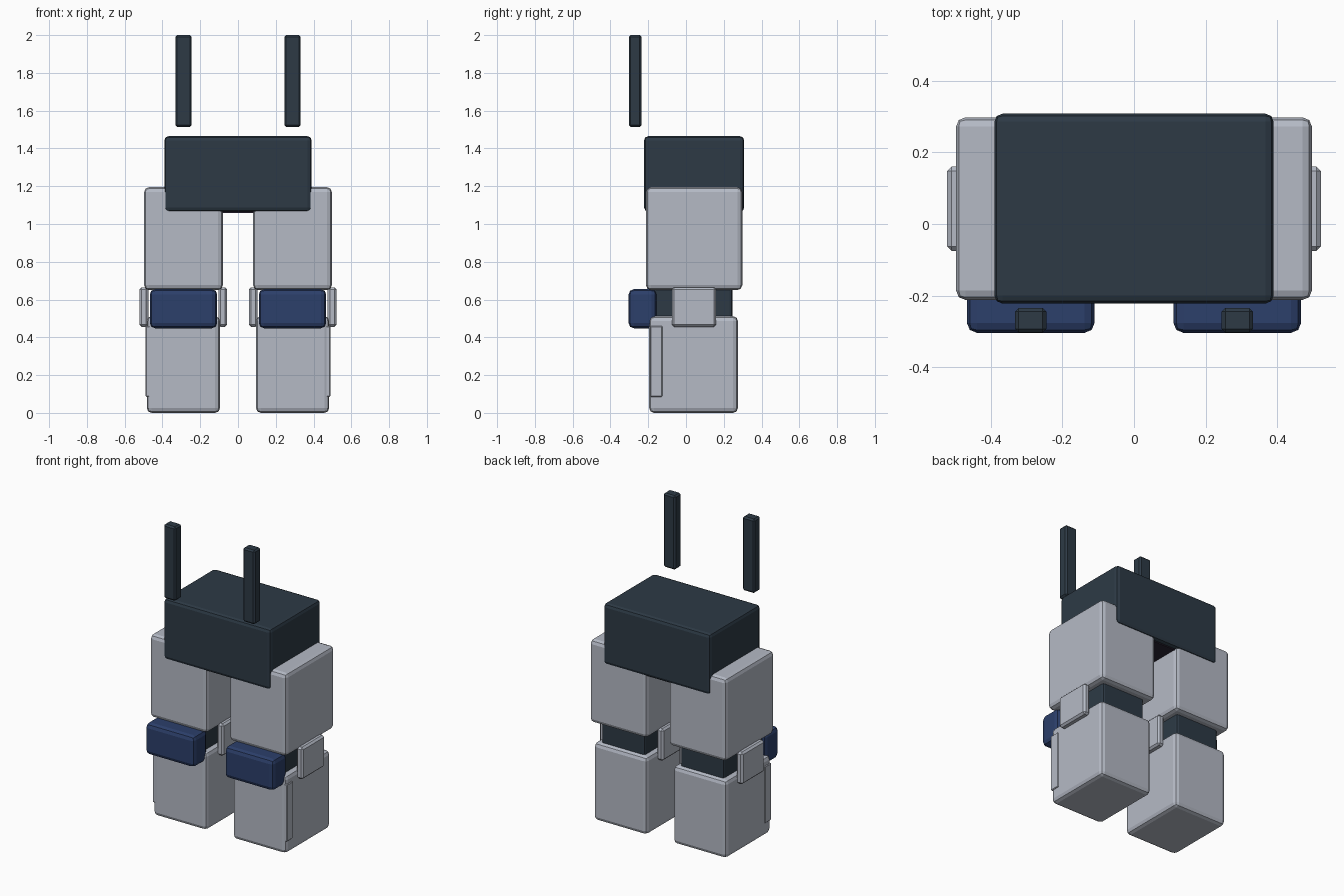
import bpy
import bmesh

if "Cube" in bpy.data.objects:
    bpy.data.objects.remove(bpy.data.objects["Cube"])


def material(name, rgb):
    m = bpy.data.materials.new(name)
    m.diffuse_color = (*rgb, 1)
    m.use_nodes = True
    m.node_tree.nodes["Principled BSDF"].inputs["Base Color"].default_value = m.diffuse_color
    return m


GREY = material("light_grey", (0.46, 0.49, 0.56))
DARK = material("dark_slate", (0.026, 0.042, 0.06))
BLUE = material("navy_blue", (0.025, 0.05, 0.145))
PLUM = material("dark_plum", (0.025, 0.018, 0.035))


def block(name, x, y, z, mat, bevel=0.02, segments=2):
    """Bevelled box given by its (min, max) range on each axis."""
    bm = bmesh.new()
    bmesh.ops.create_cube(bm, size=1)
    for v in bm.verts:
        for i, (lo, hi) in enumerate((x, y, z)):
            v.co[i] = lo if v.co[i] < 0 else hi
    bmesh.ops.recalc_face_normals(bm, faces=bm.faces)
    if bevel:
        bmesh.ops.bevel(bm, geom=bm.edges[:], offset=bevel, segments=segments,
                        profile=0.5, affect='EDGES', clamp_overlap=True)
    mesh = bpy.data.meshes.new(name)
    bm.to_mesh(mesh)
    bm.free()
    mesh.materials.append(mat)
    obj = bpy.data.objects.new(name, mesh)
    bpy.context.collection.objects.link(obj)
    return obj


def pair(name, x, y, z, mat, **kw):
    """The same block on the right side and mirrored on the left."""
    block("right_" + name, x, y, z, mat, **kw)
    block("left_" + name, (-x[1], -x[0]), y, z, mat, **kw)


# Hips
block("pelvis", (-0.39, 0.39), (-0.222, 0.308), (1.065, 1.465), DARK, bevel=0.022)
block("pelvis_underside", (-0.2, 0.2), (-0.19, 0.28), (1.058, 1.1), PLUM, bevel=0)

# Legs
pair("thigh", (0.08, 0.497), (-0.212, 0.298), (0.65, 1.195), GREY, bevel=0.026)
pair("knee_joint", (0.13, 0.445), (-0.17, 0.245), (0.45, 0.70), DARK, bevel=0.015)
pair("shin", (0.095, 0.483), (-0.195, 0.275), (0.0, 0.512), GREY, bevel=0.026)
pair("shin_side_strip", (0.45, 0.489), (-0.19, -0.125), (0.085, 0.46), GREY, bevel=0.004, segments=1)

# Knee armour and hinge plates on both sides of each knee
pair("knee_pad", (0.11, 0.467), (-0.304, -0.155), (0.448, 0.655), BLUE, bevel=0.028)
pair("outer_hinge_plate", (0.475, 0.522), (-0.075, 0.16), (0.455, 0.665), GREY, bevel=0.012, segments=1)
pair("inner_hinge_plate", (0.057, 0.104), (-0.075, 0.16), (0.455, 0.665), GREY, bevel=0.012, segments=1)

# Upright rods floating above the hips
pair("rod", (0.245, 0.332), (-0.303, -0.235), (1.513, 2.0), DARK, bevel=0.01, segments=1)
